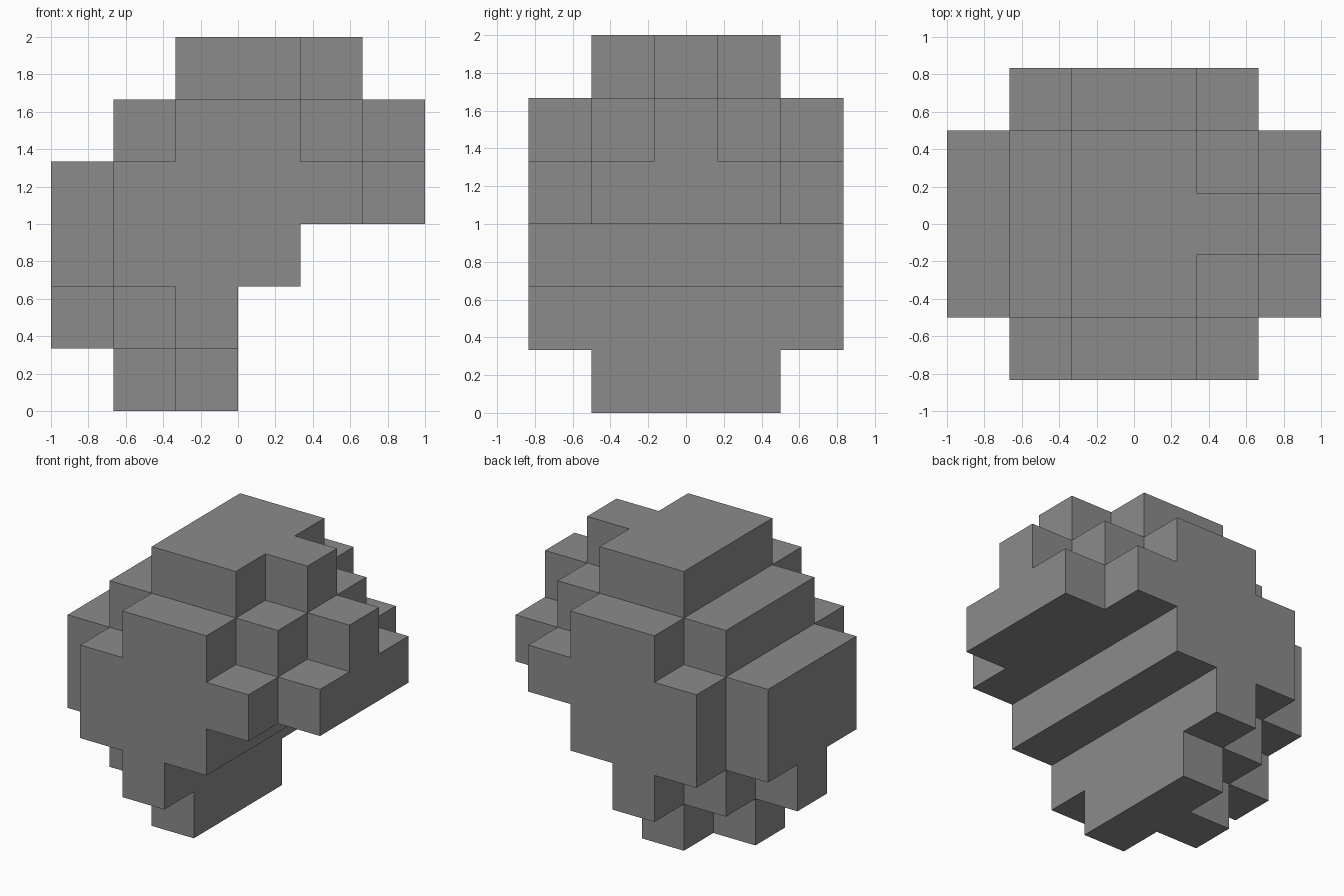
import bpy
import bmesh
import math
from mathutils import Vector

cube = bpy.data.objects.get("Cube")
if cube:
    bpy.data.objects.remove(cube, do_unlink=True)

CELL = 1 / 3

# Side-on slices, top row first: the middle, then each pair further out
MIDDLE = ["..###.",
          ".#####",
          "######",
          "####..",
          "###...",
          ".##..."]
INNER = ["..##..",
         ".####.",
         "######",
         "####..",
         ".##...",
         "..#..."]
OUTER = ["......",
         "..##..",
         ".####.",
         ".###..",
         "..#...",
         "......"]

# Collect the filled cells, mirrored front to back
cells = set()
for depth, rows in enumerate([MIDDLE, INNER, OUTER]):
    for height, row in enumerate(reversed(rows)):
        for across, mark in enumerate(row):
            if mark == "#":
                cells.add((across, depth, height))
                cells.add((across, -depth, height))


def add_side(bm, cell, axis, sign):
    """Add one square side of a cell, facing outwards."""
    normal, u = Vector((0, 0, 0)), Vector((0, 0, 0))
    normal[axis] = sign
    u[(axis + 1) % 3] = 1
    v = normal.cross(u)
    centre = Vector(cell) + Vector((-2.5, 0, 0.5)) + normal / 2
    corners = [centre + (a * u + b * v) / 2
               for a, b in ((-1, -1), (1, -1), (1, 1), (-1, 1))]
    bm.faces.new([bm.verts.new(c * CELL) for c in corners])


# Outer skin only, with level squares merged into whole flat faces
bm = bmesh.new()
for cell in sorted(cells):
    for axis in range(3):
        for sign in (-1, 1):
            neighbour = list(cell)
            neighbour[axis] += sign
            if tuple(neighbour) not in cells:
                add_side(bm, cell, axis, sign)
bmesh.ops.remove_doubles(bm, verts=bm.verts[:], dist=0.001)
bmesh.ops.dissolve_limit(bm, angle_limit=math.radians(1),
                         verts=bm.verts[:], edges=bm.edges[:])

mesh = bpy.data.meshes.new("stepped_block")
bm.to_mesh(mesh)
bm.free()
block = bpy.data.objects.new("stepped_block", mesh)
bpy.context.collection.objects.link(block)

# Plain grey
grey = bpy.data.materials.new("grey")
grey.use_nodes = True
colour = (0.26, 0.26, 0.26, 1)
grey.diffuse_color = colour
grey.node_tree.nodes["Principled BSDF"].inputs["Base Color"].default_value = colour
mesh.materials.append(grey)
